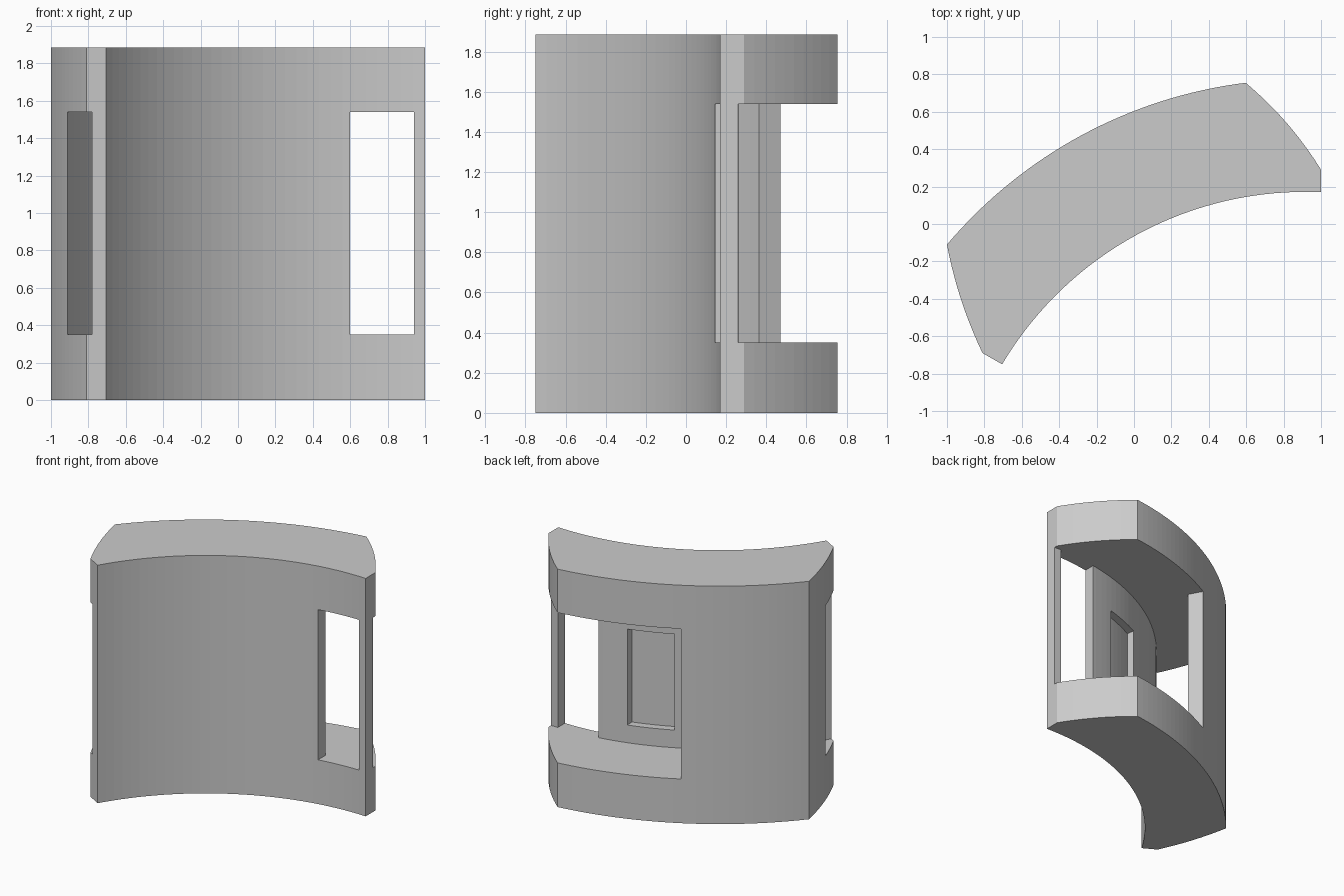
import bpy, bmesh
from math import radians, cos, sin
from mathutils import Vector

cube = bpy.data.objects.get("Cube")
if cube:
    bpy.data.objects.remove(cube, do_unlink=True)

CENTRE = Vector((0.92, -1.713))   # shared centre of the curved walls
HEIGHT = 1.885
LOW, HIGH = 0.35, 1.54            # opening heights
R_SHELL = 1.975                   # back of the thin front shell

grey = bpy.data.materials.new("plain_grey")
grey.use_nodes = True
grey.diffuse_color = (0.6, 0.6, 0.6, 1)
grey.node_tree.nodes["Principled BSDF"].inputs["Base Color"].default_value = (0.6, 0.6, 0.6, 1)


def sweep(r0, a0, r1, a1, n):
    """Points about the centre, radius running from r0 to r1 (degrees)."""
    pts = []
    for i in range(n + 1):
        t = i / n
        a, r = radians(a0 + (a1 - a0) * t), r0 + (r1 - r0) * t
        pts.append(CENTRE + r * Vector((cos(a), sin(a))))
    return pts


def bulge(p, q, amount, n=10):
    """Interior points of a shallow bow to the right of p -> q."""
    p, q = Vector(p), Vector(q)
    d = (q - p).normalized()
    side = Vector((d.y, -d.x))
    return [p.lerp(q, i / n) + side * amount * 4 * (i / n) * (1 - i / n)
            for i in range(1, n)]


def arc_between(p, q, n):
    """Arc about the centre through both end points."""
    u, v = Vector(p) - CENTRE, Vector(q) - CENTRE
    total = v.angle_signed(u)
    pts = []
    for i in range(n + 1):
        t = i / n
        c, s = cos(total * t), sin(total * t)
        d = Vector((u.x * c - u.y * s, u.x * s + u.y * c)).normalized()
        pts.append(CENTRE + d * (u.length + (v.length - u.length) * t))
    return pts


def prism(name, plan, z0, z1):
    bm = bmesh.new()
    face = bm.faces.new([bm.verts.new((p[0], p[1], z0)) for p in plan])
    up = bmesh.ops.extrude_face_region(bm, geom=[face])
    bmesh.ops.translate(bm, vec=(0, 0, z1 - z0),
                        verts=[g for g in up["geom"] if isinstance(g, bmesh.types.BMVert)])
    bmesh.ops.recalc_face_normals(bm, faces=bm.faces)
    mesh = bpy.data.meshes.new(name)
    bm.to_mesh(mesh)
    bm.free()
    mesh.materials.append(grey)
    obj = bpy.data.objects.new(name, mesh)
    bpy.context.collection.objects.link(obj)
    return obj


# Curved wall body
back_right, back_left = (0.597, 0.755), (-1, -0.11)
end_right, end_left = (1, 0.29), (-0.81, -0.69)
front_right, front_left = (1, 0.17), (-0.705, -0.75)
plan = (arc_between(back_right, back_left, 32)
        + bulge(back_left, end_left, -0.02)
        + [Vector(end_left)]
        + arc_between(front_left, front_right, 32)
        + [Vector(end_right)]
        + bulge(end_right, back_right, 0.025))
# keep both end bows pointing outwards
middle = sum(plan, Vector((0, 0))) / len(plan)
left_bow = bulge(back_left, end_left, 0.02)
if (left_bow[4] - middle).length > (plan[37] - middle).length:
    plan[33:42] = left_bow
wall = prism("curved_wall", plan, 0, HEIGHT)

# Pocket open at the back right, running on as a tunnel to the left end
pocket = (sweep(R_SHELL, 80, R_SHELL, 154, 40)
          + sweep(2.18, 154, 2.372, 118.9, 20)
          + sweep(3, 118.9, 3, 80, 8))
cutters = [prism("pocket_cutter", pocket, LOW, HIGH)]

# Window through the front shell
window = [(0.6, 0), (0.94, 0), (0.94, 0.5), (0.6, 0.5)]
cutters.append(prism("window_cutter", window, LOW, HIGH))

# Shallow panel recess on the back of the front shell
panel = sweep(1.915, 116.5, 1.915, 106.2, 6) + sweep(2.1, 105.1, 2.1, 114.9, 6)
cutters.append(prism("panel_cutter", panel, 0.49, 1.25))

for cutter in cutters:
    mod = wall.modifiers.new(cutter.name, 'BOOLEAN')
    mod.operation = 'DIFFERENCE'
    mod.solver = 'EXACT'
    mod.object = cutter

# Apply the cuts and drop the helpers
bpy.context.view_layer.update()
cut = bpy.data.meshes.new_from_object(
    wall.evaluated_get(bpy.context.evaluated_depsgraph_get()))
wall.modifiers.clear()
wall.data = cut
for cutter in cutters:
    bpy.data.objects.remove(cutter, do_unlink=True)
